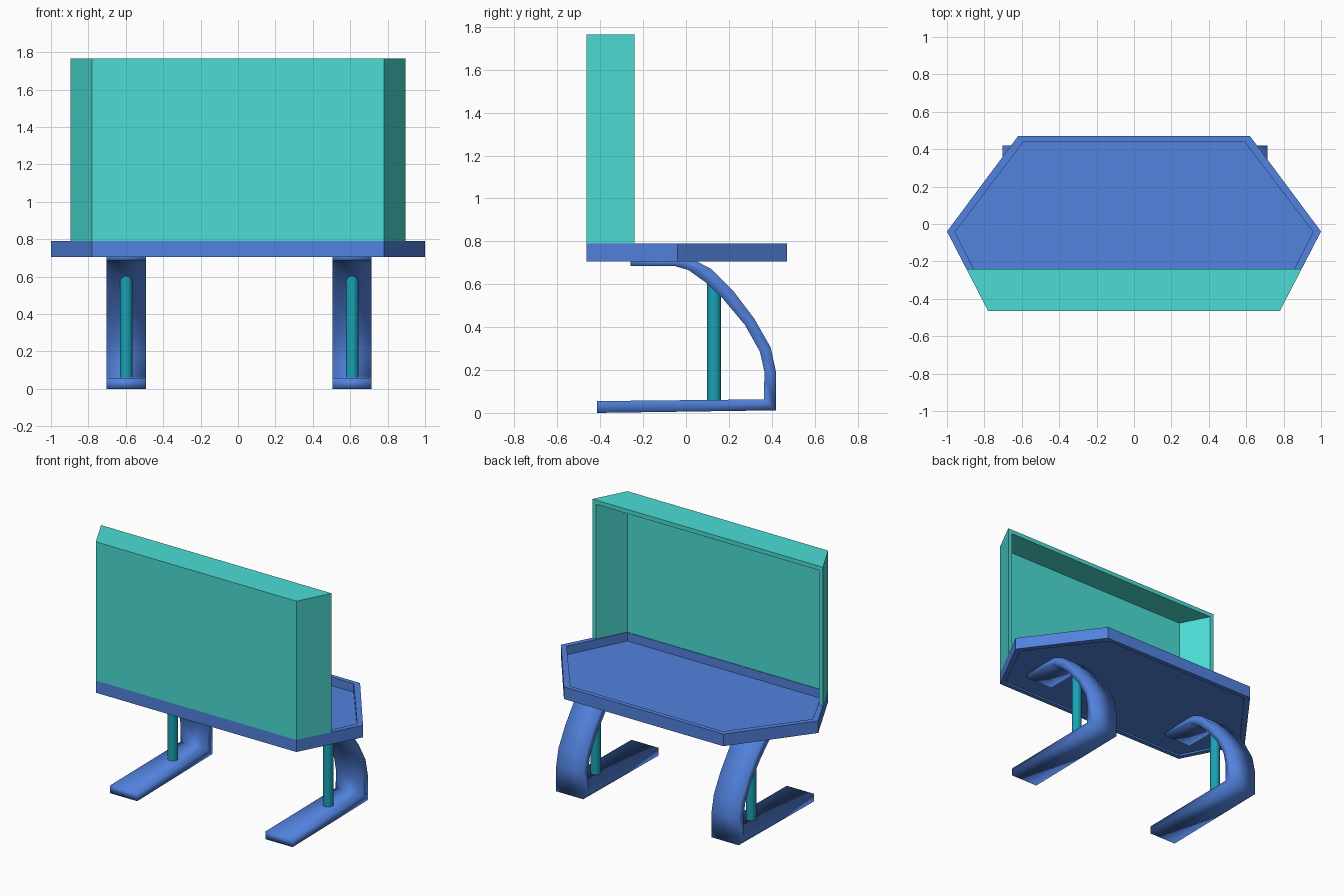
import bpy, bmesh

if "Cube" in bpy.data.objects:
    bpy.data.objects.remove(bpy.data.objects["Cube"])


def material(name, rgb):
    m = bpy.data.materials.new(name)
    m.diffuse_color = (*rgb, 1)
    m.use_nodes = True
    m.node_tree.nodes["Principled BSDF"].inputs["Base Color"].default_value = m.diffuse_color
    return m


BLUE = material("blue", (0.084, 0.225, 0.73))
TEAL = material("turquoise", (0.072, 0.72, 0.66))
DARK = material("dark_cyan", (0.01, 0.36, 0.46))


def make(name, bm, mat, smooth=False):
    bmesh.ops.recalc_face_normals(bm, faces=bm.faces)
    for f in bm.faces:
        f.smooth = smooth
    me = bpy.data.meshes.new(name)
    bm.to_mesh(me)
    bm.free()
    me.materials.append(mat)
    ob = bpy.data.objects.new(name, me)
    bpy.context.collection.objects.link(ob)
    return ob


def loft(bm, rings):
    """Bridge closed rings of points and cap both ends."""
    vs = [[bm.verts.new(p) for p in r] for r in rings]
    for a, b in zip(vs, vs[1:]):
        n = len(a)
        for i in range(n):
            j = (i + 1) % n
            bm.faces.new((a[i], a[j], b[j], b[i]))
    bm.faces.new(vs[0])
    bm.faces.new(vs[-1])


def hexagon(half, z):
    return [(x, y, z) for x, y in half] + [(-x, y, z) for x, y in reversed(half)]


# Table top: raised rim around a recessed panel
outer = [(0.62, 0.47), (1.0, -0.04), (0.78, -0.465)]
inner = [(0.592, 0.438), (0.957, -0.042), (0.76, -0.434)]
bm = bmesh.new()
loft(bm, [hexagon(inner, 0.73), hexagon(inner, 0.79), hexagon(outer, 0.79),
          hexagon(outer, 0.705), hexagon(inner, 0.705), hexagon(inner, 0.717)])
make("table_top", bm, BLUE)

# Privacy screen: front, two slanted sides and a lid, open at the back
bm = bmesh.new()


def path(end, corner, z):
    pts = [(-end[0], end[1]), (-corner[0], corner[1]), corner, end]
    return [bm.verts.new((x, y, z)) for x, y in pts]


o_end, o_cor = (0.8965, -0.24), (0.78, -0.465)
i_end, i_cor = (0.866, -0.24), (0.763, -0.438)
o0, o1 = path(o_end, o_cor, 0.79), path(o_end, o_cor, 1.765)
i0, i1 = path(i_end, i_cor, 0.79), path(i_end, i_cor, 1.735)
for a, b in ((o0, o1), (i0, i1), (o0, i0)):
    for k in range(3):
        bm.faces.new((a[k], a[k + 1], b[k + 1], b[k]))
bm.faces.new(o1)
bm.faces.new(i1)
for k in (0, 3):
    bm.faces.new((o0[k], o1[k], i1[k], i0[k]))
bm.faces.new((o1[0], o1[3], i1[3], i1[0]))
make("privacy_screen", bm, TEAL)

# Legs: one flat bar bent from foot to table, as (y, z) on its two sides
bar_out = [(-0.415, 0.0), (0.42, 0.012), (0.42, 0.19), (0.395, 0.305), (0.32, 0.437),
           (0.22, 0.57), (0.12, 0.67), (0.04, 0.712), (-0.05, 0.722), (-0.26, 0.722)]
bar_in = [(-0.415, 0.055), (0.363, 0.063), (0.366, 0.19), (0.345, 0.285), (0.275, 0.41),
          (0.17, 0.535), (0.09, 0.61), (0.01, 0.667), (-0.05, 0.684), (-0.26, 0.685)]

for side, cx in (("left", -0.598), ("right", 0.61)):
    bm = bmesh.new()
    w = 0.105
    loft(bm, [[(cx - w, *a), (cx + w, *a), (cx + w, *b), (cx - w, *b)]
              for a, b in zip(bar_out, bar_in)])
    make(side + "_leg", bm, BLUE, smooth=True)

    # Round brace between foot and curved leg
    bpy.ops.mesh.primitive_cylinder_add(vertices=32, radius=0.033, depth=0.565,
                                        location=(cx, 0.131, 0.3275))
    brace = bpy.context.object
    brace.name = side + "_brace"
    brace.data.materials.append(DARK)
    bpy.ops.object.shade_smooth_by_angle()
